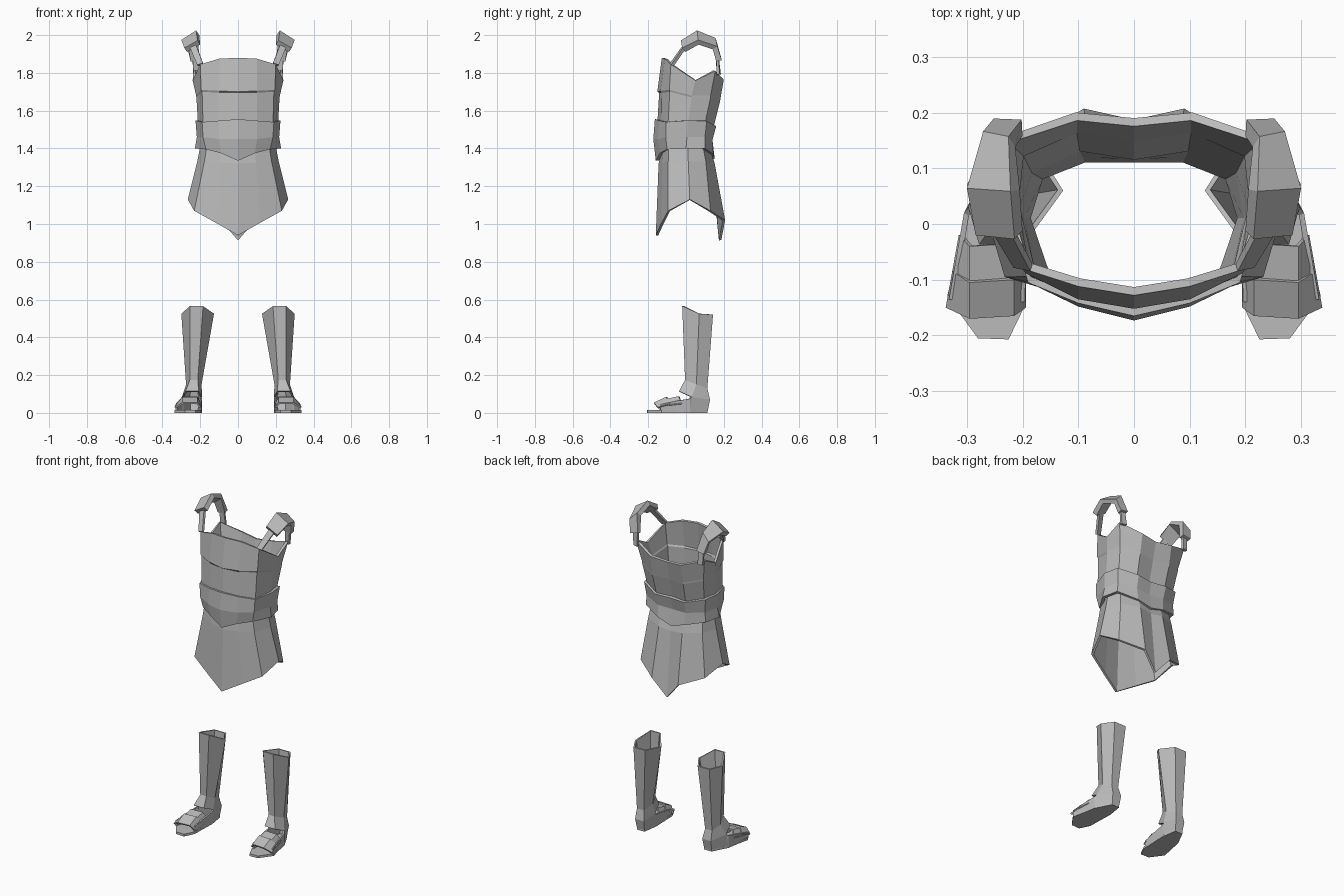
import bpy

grey = bpy.data.materials.new("plain_grey")
grey.diffuse_color = (0.5, 0.5, 0.5, 1)


def finish(name, verts, faces, thickness=0.0, mirror=True):
    """Make a flat shaded part, mirrored over x, with wall thickness going inward."""
    mesh = bpy.data.meshes.new(name)
    mesh.from_pydata(verts, [], faces)
    mesh.materials.append(grey)
    ob = bpy.data.objects.new(name, mesh)
    bpy.context.collection.objects.link(ob)
    if mirror:
        m = ob.modifiers.new("mirror", 'MIRROR')
        m.use_clip = True
        m.merge_threshold = 0.0005
    if thickness:
        s = ob.modifiers.new("wall", 'SOLIDIFY')
        s.thickness = thickness
        s.offset = -1
    return ob


def loft(name, rows, thickness, closed=False, skip=()):
    """Skin rows of points, listed top to bottom and counterclockwise from above."""
    n = len(rows[0])
    verts = [p for r in rows for p in r]
    faces = []
    for i in range(len(rows) - 1):
        for j in range(n if closed else n - 1):
            if (i, j) not in skip:
                k = (j + 1) % n
                faces.append((i*n + j, (i+1)*n + j, (i+1)*n + k, i*n + k))
    return finish(name, verts, faces, thickness)


def prism(name, outline, z0, z1):
    n = len(outline)
    verts = [(x, y, z) for z in (z0, z1) for x, y in outline]
    faces = [tuple(range(n))[::-1], tuple(range(n, 2*n))]
    faces += [(j, (j+1) % n, n + (j+1) % n, n + j) for j in range(n)]
    return finish(name, verts, faces)


# Breastplate: half rings from front centre round to back centre
loft("breastplate", [
    [(0, -.128, 1.88), (.10, -.112, 1.875), (.20, -.08, 1.845), (.24, .05, 1.76),
     (.235, .155, 1.81), (.105, .20, 1.765), (0, .19, 1.755)],
    [(0, -.152, 1.70), (.10, -.135, 1.705), (.195, -.088, 1.71), (.222, .03, 1.68),
     (.21, .13, 1.68), (.105, .18, 1.65), (0, .165, 1.65)],
    [(0, -.142, 1.695), (.10, -.128, 1.695), (.190, -.086, 1.70), (.220, .03, 1.67),
     (.21, .13, 1.67), (.105, .178, 1.64), (0, .163, 1.64)],
    [(0, -.152, 1.53), (.10, -.13, 1.53), (.185, -.095, 1.53), (.212, .01, 1.53),
     (.195, .10, 1.53), (.10, .145, 1.51), (0, .13, 1.51)],
    [(0, -.14, 1.39), (.10, -.12, 1.40), (.165, -.09, 1.41), (.20, .01, 1.41),
     (.175, .09, 1.41), (.09, .125, 1.39), (0, .125, 1.38)],
], 0.015)

# Waist belt
loft("waist_belt", [
    [(0, -.165, 1.555), (.10, -.142, 1.547), (.19, -.105, 1.54), (.225, .01, 1.548),
     (.21, .11, 1.545), (.10, .16, 1.518), (0, .148, 1.515)],
    [(0, -.173, 1.45), (.10, -.148, 1.45), (.185, -.107, 1.46), (.218, .005, 1.46),
     (.20, .10, 1.46), (.095, .14, 1.445), (0, .132, 1.44)],
    [(0, -.16, 1.335), (.09, -.138, 1.375), (.17, -.10, 1.395), (.228, .0, 1.40),
     (.205, .10, 1.40), (.09, .145, 1.37), (0, .152, 1.345)],
], 0.018)

# Skirt flaring to points at front and back
loft("skirt", [
    [(0, -.137, 1.36), (.09, -.12, 1.39), (.165, -.092, 1.41), (.20, .01, 1.41),
     (.175, .09, 1.41), (.08, .13, 1.39), (0, .128, 1.38)],
    [(0, -.145, 1.32), (.095, -.125, 1.325), (.178, -.094, 1.33), (.216, .012, 1.33),
     (.185, .105, 1.33), (.08, .152, 1.32), (0, .148, 1.31)],
    [(0, -.16, .94), (.115, -.13, 1.005), (.232, -.095, 1.07), (.266, .02, 1.13),
     (.22, .13, 1.07), (.09, .207, 1.02), (0, .187, .915)],
], 0.013)

# Shoulder pads, tilted outward and folded over the shoulder
loft("shoulder_pad", [
    [(.20, -.012, 1.95), (.27, -.005, 1.91)],
    [(.205, .062, 2.0), (.283, .067, 1.95)],
    [(.213, .138, 1.965), (.262, .142, 1.925)],
    [(.20, .158, 1.87), (.25, .16, 1.86)],
], 0.03)

# Narrow straps joining pads to the breastplate
loft("front_strap", [
    [(.22, .0, 1.945), (.252, .0, 1.93)],
    [(.182, -.072, 1.845), (.212, -.066, 1.835)],
][::-1], 0.015)
loft("back_strap", [
    [(.21, .158, 1.89), (.24, .16, 1.88)],
    [(.205, .17, 1.79), (.235, .162, 1.79)],
], 0.015)

# Boot shaft with ankle flare and heel, open at the instep
loft("boot_shaft", [
    [(.185, -.02, .565), (.255, -.02, .565), (.30, .07, .525),
     (.26, .143, .52), (.18, .143, .52), (.127, .06, .525)],
    [(.213, -.005, .175), (.255, -.005, .175), (.275, .055, .15),
     (.257, .113, .13), (.21, .113, .13), (.193, .05, .15)],
    [(.208, -.037, .115), (.278, -.037, .115), (.297, .03, .085),
     (.26, .127, .07), (.20, .127, .07), (.19, .03, .085)],
    [(.20, -.03, .01), (.295, -.03, .01), (.305, .02, .01),
     (.255, .115, .01), (.205, .115, .01), (.19, .02, .01)],
], 0.01, closed=True, skip=((2, 0), (2, 1), (2, 5)))

# Sole
sole = [(.225, -.207), (.28, -.205), (.335, -.13), (.318, -.055), (.305, .02),
        (.255, .115), (.205, .115), (.19, .02), (.193, -.06), (.195, -.145)]
prism("sole", sole, 0.0, 0.014)

# Low walls along each side of the foot
outer = [(.332, -.135, .045), (.318, -.055, .062), (.305, .02, .075), (.297, .03, .085)]
inner = [(.19, .03, .085), (.19, .02, .075), (.193, -.06, .062), (.196, -.14, .045)]
for name, top in (("outer_foot_wall", outer), ("inner_foot_wall", inner)):
    loft(name, [top, [(x, y, .008) for x, y, z in top]], 0.01)


# Two overlapping bands across the toes
def band(name, y0, z0, y1, z1):
    rows = []
    for y, z in ((y1, z1), (y0, z0)):
        out = .318 + (-.055 - y) * .18
        rows.append([(.194, y + .015, z * .55), (.215, y, z), (.295, y - .005, z),
                     (out, y + .015, z * .55)])
    loft(name, rows, 0.01)


band("toe_band", -.165, .055, -.10, .085)
band("instep_band", -.112, .072, -.035, .088)
